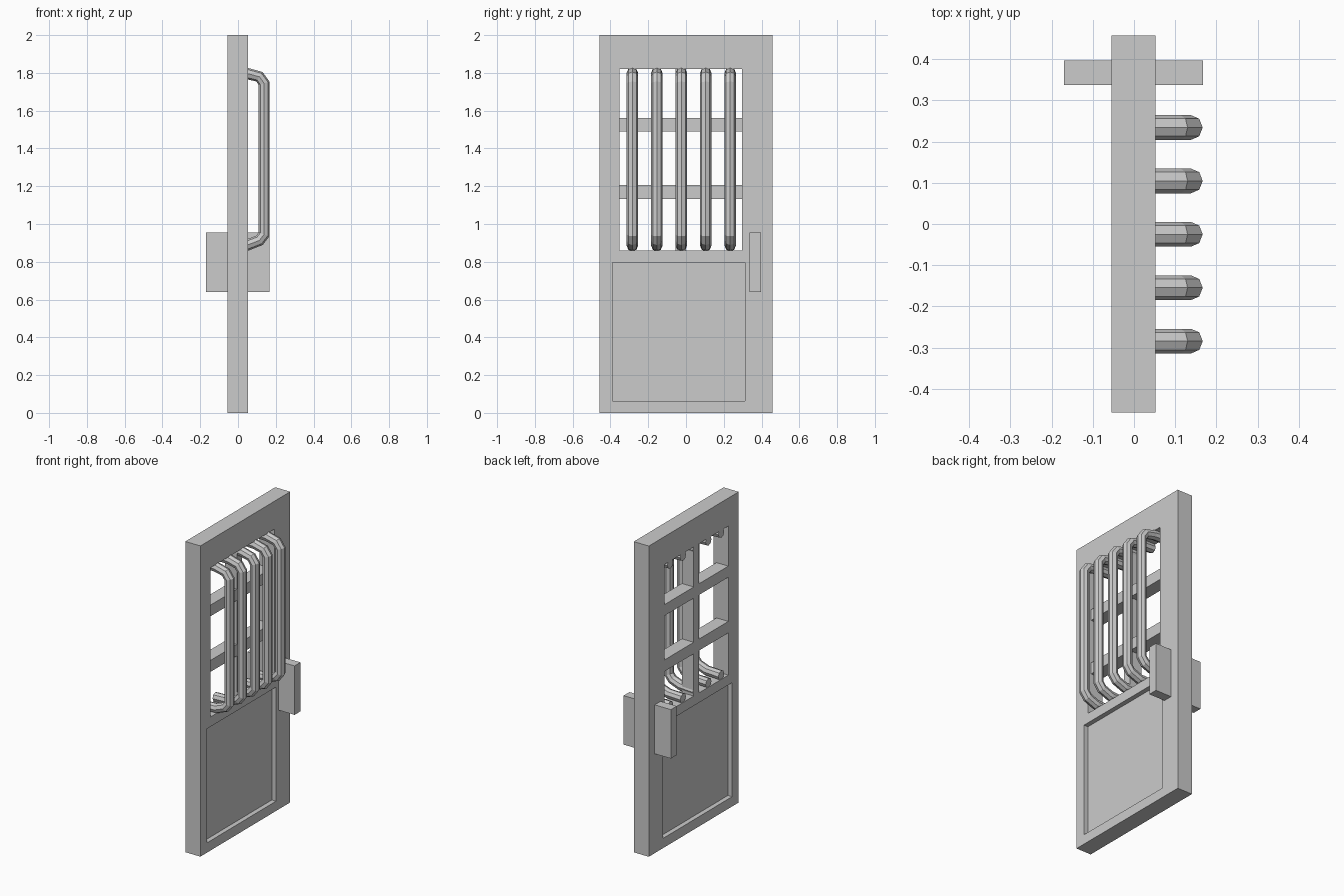
import bpy

if "Cube" in bpy.data.objects:
    bpy.data.objects.remove(bpy.data.objects["Cube"])


def box(name, lo, hi):
    """Axis-aligned box between two corners."""
    mid = [(a + b) / 2 for a, b in zip(lo, hi)]
    bpy.ops.mesh.primitive_cube_add(size=1, location=mid)
    ob = bpy.context.object
    ob.name = name
    ob.scale = [b - a for a, b in zip(lo, hi)]
    bpy.ops.object.transform_apply(location=False, rotation=False, scale=True)
    return ob


def cut(target, lo, hi):
    """Subtract a box from the target."""
    cutter = box("cutter", lo, hi)
    cutter.hide_render = True
    mod = target.modifiers.new("cut", "BOOLEAN")
    mod.operation = "DIFFERENCE"
    mod.solver = "EXACT"
    mod.object = cutter
    bpy.context.view_layer.objects.active = target
    bpy.ops.object.modifier_apply(modifier=mod.name)
    bpy.data.objects.remove(cutter)


BACK, FRONT = -0.055, 0.052
Y0, Y1 = -0.352, 0.297      # window opening
Z0, Z1 = 0.86, 1.82

# Door slab with window opening and a recessed panel on each face
door = box("door_slab", (BACK, -0.457, 0), (FRONT, 0.457, 2))
cut(door, (-0.2, Y0, Z0), (0.2, Y1, Z1))
for lo_x, hi_x in ((-0.2, BACK + 0.03), (FRONT - 0.03, 0.2)):
    cut(door, (lo_x, -0.39, 0.063), (hi_x, 0.313, 0.797))

# Window muntins
for i, (a, b) in enumerate(((1.132, 1.206), (1.49, 1.562))):
    box(f"horizontal_muntin_{i + 1}", (BACK, Y0, a), (0.03, Y1, b))
box("vertical_muntin", (BACK, -0.055, Z0), (0.03, 0.0, Z1))

# Handle block passing through the door
box("handle", (-0.17, 0.337, 0.64), (0.167, 0.397, 0.955))

# Bent guard bars, octagonal section
PATH = [(-0.052, 1.800), (0.05, 1.796), (0.113, 1.780), (0.138, 1.745),
        (0.138, 0.945), (0.113, 0.913), (0.05, 0.889), (-0.052, 0.885)]
for i in range(5):
    y = -0.284 + i * 0.1295
    curve = bpy.data.curves.new(f"guard_bar_{i + 1}", "CURVE")
    curve.dimensions = "3D"
    curve.bevel_depth = 0.03
    curve.bevel_resolution = 2
    curve.use_fill_caps = True
    spline = curve.splines.new("POLY")
    spline.points.add(len(PATH) - 1)
    for point, (x, z) in zip(spline.points, PATH):
        point.co = (x, y, z, 1)
    spline.use_smooth = False
    bar = bpy.data.objects.new(f"guard_bar_{i + 1}", curve)
    bpy.context.collection.objects.link(bar)
